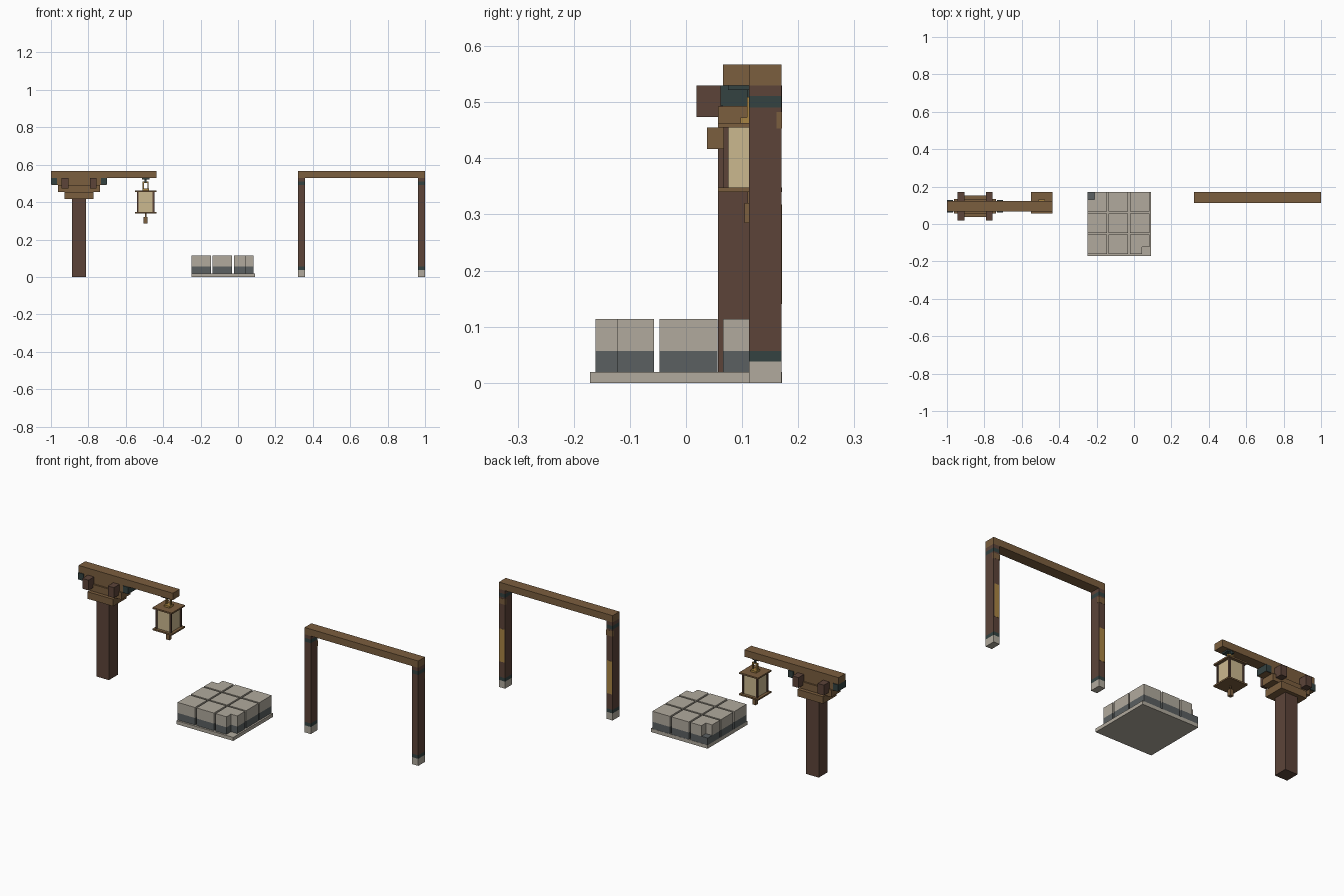
import bpy, bmesh, math

if "Cube" in bpy.data.objects:
    bpy.data.objects.remove(bpy.data.objects["Cube"])


def material(name, hexcode):
    m = bpy.data.materials.new(name)
    c = [int(hexcode[i:i + 2], 16) / 255 for i in (0, 2, 4)]
    lin = [v / 12.92 if v <= 0.04045 else ((v + 0.055) / 1.055) ** 2.4 for v in c]
    m.diffuse_color = (*lin, 1)
    m.use_nodes = True
    m.node_tree.nodes["Principled BSDF"].inputs["Base Color"].default_value = m.diffuse_color
    return m


DARK = material("dark wood", "5c4439")
WOOD = material("light wood", "7b5e3e")
TEAL = material("dark teal metal", "344241")
STONE = material("light stone", "b1aa9d")
SLATE = material("dark stone", "5b6061")
PAPER = material("lantern paper", "cbb88f")
GOLD = material("gold", "a98543")


def prism(name, pts, z0, z1, mat):
    """Extrude a footprint polygon between two heights."""
    bm = bmesh.new()
    low = [bm.verts.new((x, y, z0)) for x, y in pts]
    high = [bm.verts.new((x, y, z1)) for x, y in pts]
    bm.faces.new(low[::-1])
    bm.faces.new(high)
    n = len(pts)
    for i in range(n):
        j = (i + 1) % n
        bm.faces.new((low[i], low[j], high[j], high[i]))
    bmesh.ops.recalc_face_normals(bm, faces=bm.faces)
    me = bpy.data.meshes.new(name)
    bm.to_mesh(me)
    bm.free()
    me.materials.append(mat)
    ob = bpy.data.objects.new(name, me)
    bpy.context.collection.objects.link(ob)
    return ob


def box(name, x0, x1, y0, y1, z0, z1, mat):
    return prism(name, [(x0, y0), (x1, y0), (x1, y1), (x0, y1)], z0, z1, mat)


def cbox(name, cx, cy, hx, hy, z0, z1, mat):
    return box(name, cx - hx, cx + hx, cy - hy, cy + hy, z0, z1, mat)


# --- lamp post with stepped bracket ---
px, py = -0.85, 0.095
cbox("lamp_post", px, py, 0.0375, 0.038, 0, 0.417, DARK)
cbox("bracket_lower", px, py, 0.077, 0.0575, 0.417, 0.455, WOOD)
cbox("bracket_middle", px, py, 0.113, 0.038, 0.455, 0.492, WOOD)
cbox("bracket_upper", px, py, 0.148, 0.029, 0.492, 0.53, WOOD)
box("lamp_beam", -1, -0.436, py - 0.029, py + 0.029, 0.53, 0.567, WOOD)
for s in (-1, 1):
    cbox("cross_block", px + s * 0.076, py, 0.0185, 0.076, 0.474, 0.5295, DARK)
    # metal bands on the bracket tips
    cbox("bracket_band", px + s * 0.134, py, 0.0155, 0.0335, 0.493, 0.5295, TEAL)

# --- hanging lantern ---
lx, ly = -0.494, 0.114
cbox("hanger_plate", lx, py, 0.02, 0.02, 0.522, 0.53, TEAL)
cbox("hanger_rod", lx, ly, 0.005, 0.005, 0.505, 0.53, TEAL)
for s in (-1, 1):
    cbox("ring_side", lx + s * 0.013, ly, 0.0035, 0.005, 0.472, 0.505, GOLD)
cbox("ring_top", lx, ly, 0.0165, 0.005, 0.502, 0.509, GOLD)
cbox("lantern_cap", lx, ly, 0.017, 0.017, 0.463, 0.473, GOLD)
cbox("lantern_roof", lx, ly, 0.057, 0.057, 0.455, 0.463, WOOD)
cbox("lantern_paper", lx, ly, 0.041, 0.041, 0.347, 0.455, PAPER)
for sx in (-1, 1):
    for sy in (-1, 1):
        cbox("lantern_corner", lx + sx * 0.0425, ly + sy * 0.0425,
             0.0045, 0.0045, 0.347, 0.455, DARK)
cbox("lantern_floor", lx, ly, 0.057, 0.057, 0.34, 0.348, WOOD)
cbox("tassel_stem", lx, ly, 0.004, 0.004, 0.318, 0.34, WOOD)
cbox("tassel", lx, ly, 0.01, 0.01, 0.285, 0.32, WOOD)

# --- paved stone platform: 3 x 3 two-layer blocks ---
box("platform_base", -0.249, 0.091, -0.171, 0.171, 0, 0.019, STONE)
size, pitch, cut = 0.104, 0.1135, 0.038
for i in range(3):
    for j in range(3):
        x0, y0 = -0.249 + i * pitch, -0.161 + j * pitch
        x1, y1 = x0 + size, min(y0 + size, 0.171)
        full = [(x0, y0), (x1, y0), (x1, y1), (x0, y1)]
        low = high = full
        if (i, j) == (2, 0):      # front right corner notched to the base
            low = high = [(x0, y0), (x1 - cut, y0), (x1 - cut, y0 + cut),
                          (x1, y0 + cut), (x1, y1), (x0, y1)]
        if (i, j) == (0, 2):      # back left corner notched to the dark layer
            high = [(x0, y0), (x1, y0), (x1, y1), (x0 + cut, y1),
                    (x0 + cut, y1 - cut), (x0, y1 - cut)]
        prism("block_lower", low, 0.019, 0.057, SLATE)
        prism("block_upper", high, 0.057, 0.114, STONE)

# --- gate frame ---
gy0, gy1 = 0.112, 0.17
box("gate_beam", 0.32, 1.0, gy0, gy1, 0.53, 0.567, WOOD)
for x0 in (0.32, 0.963):
    x1 = x0 + 0.037
    for name, z0, z1, mat in (("gate_foot", 0, 0.038, STONE),
                              ("gate_low_band", 0.038, 0.057, TEAL),
                              ("gate_post", 0.057, 0.491, DARK),
                              ("gate_high_band", 0.491, 0.511, TEAL),
                              ("gate_post_top", 0.511, 0.53, DARK)):
        box(name, x0, x1, gy0, gy1, z0, z1, mat)
    # gold strip on the back and small wood peg near the top
    box("gate_back_strip", x0 + 0.004, x1 - 0.004, gy1, gy1 + 0.001, 0.14, 0.318, GOLD)
    box("gate_peg", x0 - 0.0005, x1 + 0.0005, 0.161, gy1 + 0.001, 0.453, 0.483, WOOD)
